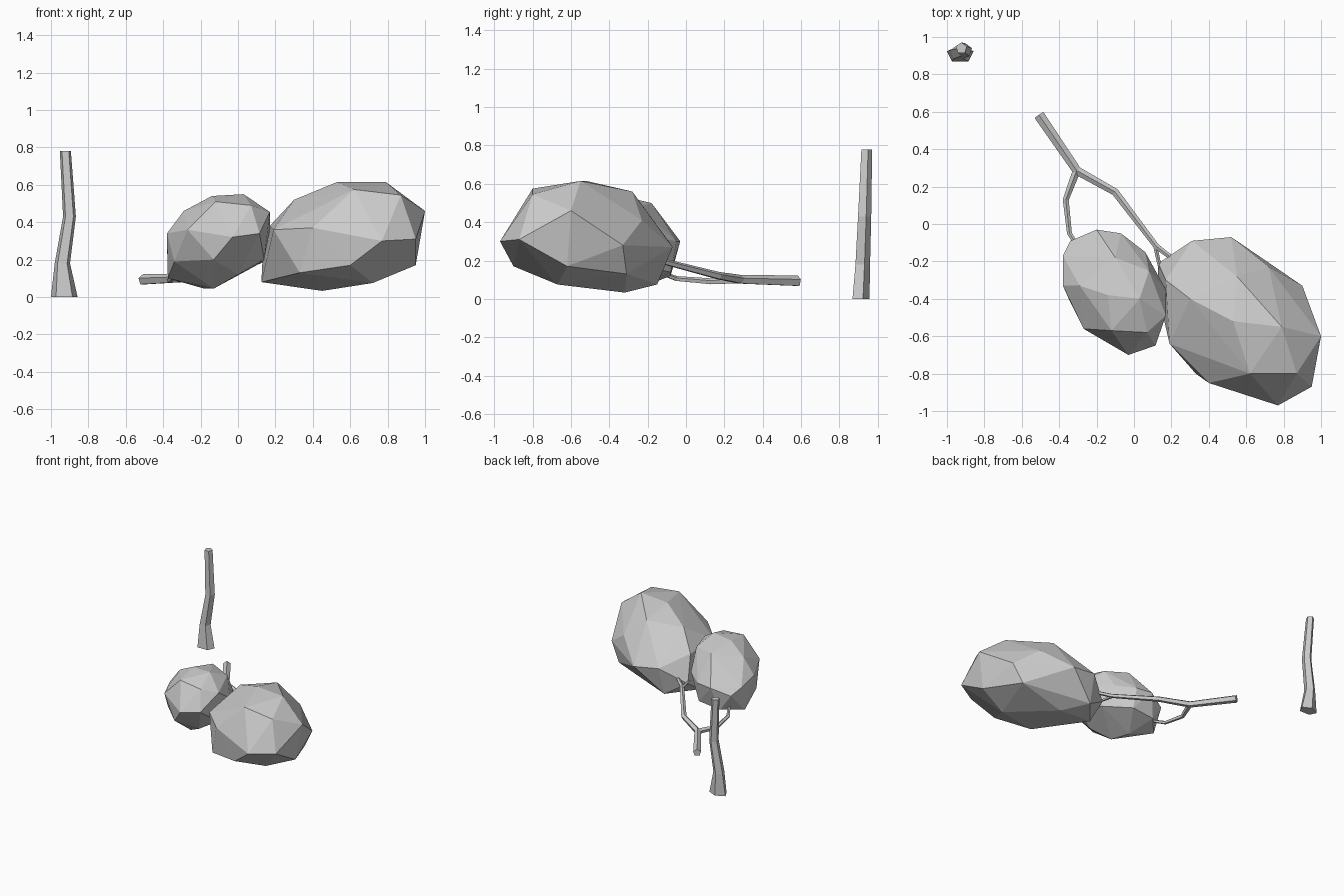
import bpy
import bmesh
import math
from mathutils import Quaternion, Vector

cube = bpy.data.objects.get("Cube")
if cube:
    bpy.data.objects.remove(cube, do_unlink=True)

# One plain grey for everything
COLOUR = (0.6, 0.6, 0.6, 1)
grey = bpy.data.materials.new("plain grey")
grey.use_nodes = True
grey.diffuse_color = COLOUR
for node in grey.node_tree.nodes:
    if node.type == "BSDF_PRINCIPLED":
        node.inputs["Base Color"].default_value = COLOUR


def finish(name, bm):
    """Turn a bmesh into a flat-shaded object with the shared material."""
    bmesh.ops.recalc_face_normals(bm, faces=bm.faces[:])
    mesh = bpy.data.meshes.new(name)
    bm.to_mesh(mesh)
    bm.free()
    mesh.materials.append(grey)
    obj = bpy.data.objects.new(name, mesh)
    bpy.context.scene.collection.objects.link(obj)
    return obj


def faceted_clump(name, *rings):
    """Wrap a tight faceted skin around a few rings of corner points."""
    bm = bmesh.new()
    for ring in rings:
        for corner in ring:
            bm.verts.new(corner)
    result = bmesh.ops.convex_hull(bm, input=bm.verts[:])
    unused = result["geom_interior"] + result["geom_unused"]
    loose = [v for v in set(unused)
             if isinstance(v, bmesh.types.BMVert) and v.is_valid and not v.link_faces]
    bmesh.ops.delete(bm, geom=loose, context="VERTS")
    return finish(name, bm)


def tapered_limb(name, path, sides=5, upright=False):
    """Loft a low-sided tube along (x, y, z, radius[, depth radius]) stations."""
    bm = bmesh.new()
    centres = [Vector(p[:3]) for p in path]
    rings = []
    for i, station in enumerate(path):
        before = centres[max(i - 1, 0)]
        after = centres[min(i + 1, len(path) - 1)]
        turn = Quaternion() if upright else (after - before).to_track_quat("Z", "Y")
        ring = []
        for k in range(sides):
            a = math.pi / 2 + math.tau * k / sides
            offset = Vector((math.cos(a) * station[3], math.sin(a) * station[-1], 0))
            ring.append(bm.verts.new(centres[i] + turn @ offset))
        rings.append(ring)
    for low, high in zip(rings, rings[1:]):
        for k in range(sides):
            n = (k + 1) % sides
            bm.faces.new((low[k], low[n], high[n], high[k]))
    bm.faces.new(rings[0])
    bm.faces.new(rings[-1])
    return finish(name, bm)


# Large foliage: underside, middle band, crown
faceted_clump(
    "large_foliage",
    [(.125, -.36, .08), (.3, -.15, .075), (.45, -.32, .033), (.72, -.67, .075),
     (.82, -.31, .13), (.33, -.8, .13), (.6, -.9, .17), (.95, -.62, .17)],
    [(.13, -.21, .18), (.31, -.09, .3), (.52, -.07, .27), (.9, -.33, .28),
     (.72, -.23, .41), (1, -.6, .46), (.95, -.87, .31), (.77, -.97, .3),
     (.4, -.85, .37), (.19, -.64, .36), (.17, -.3, .38)],
    [(.3, -.4, .52), (.55, -.28, .56), (.53, -.52, .615), (.79, -.55, .615),
     (.62, -.8, .575), (.87, -.8, .545)],
)

# Small foliage: underside, middle band, crown
faceted_clump(
    "small_foliage",
    [(-.375, -.22, .1), (-.25, -.08, .12), (-.06, -.08, .14), (.1, -.25, .17),
     (-.18, -.27, .045), (-.13, -.42, .045), (0, -.5, .12), (.14, -.45, .2),
     (-.34, -.42, .19), (-.13, -.63, .2)],
    [(-.38, -.17, .3), (-.34, -.09, .25), (-.2, -.03, .3), (-.07, -.05, .3),
     (.06, -.15, .32), (.17, -.35, .36), (.17, -.49, .455), (.115, -.65, .34),
     (-.03, -.7, .32), (-.27, -.56, .36), (-.38, -.33, .34)],
    [(-.29, -.33, .46), (-.1, -.18, .5), (.08, -.25, .48), (-.14, -.38, .54),
     (.03, -.4, .55), (-.12, -.57, .51), (.07, -.58, .49)],
)

# Standing trunk
tapered_limb(
    "trunk",
    [(-.929, .908, 0, .075, .049), (-.939, .918, .18, .043, .042),
     (-.901, .928, .43, .036, .038), (-.923, .94, .78, .031, .031)],
    upright=True,
)

# Fallen branch and its forks
tapered_limb(
    "main_branch",
    [(-.508, .583, .092, .03), (-.305, .285, .1, .025), (-.1, .17, .12, .021),
     (.12, -.12, .195, .016), (.24, -.21, .23, .012)],
)
tapered_limb(
    "side_branch",
    [(-.305, .29, .1, .022), (-.365, .13, .09, .017),
     (-.345, -.05, .105, .014), (-.29, -.14, .14, .011)],
)
tapered_limb("twig", [(.11, -.1, .19, .012), (.14, -.24, .19, .01)])
